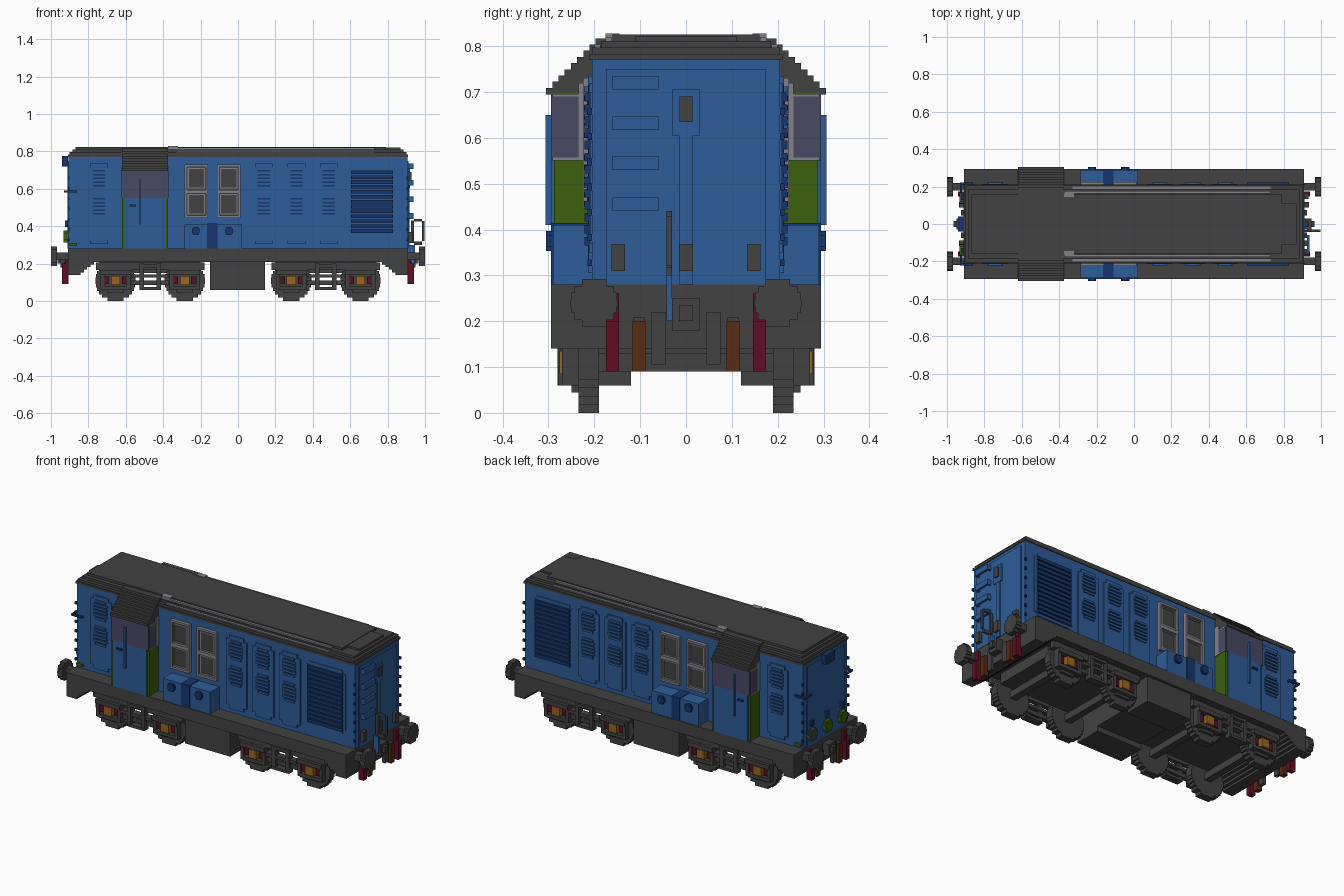
import bpy, bmesh, math

if "Cube" in bpy.data.objects:
    bpy.data.objects.remove(bpy.data.objects["Cube"])


def material(name, r, g, b):
    m = bpy.data.materials.new(name)
    m.use_nodes = True
    m.diffuse_color = (r, g, b, 1)
    m.node_tree.nodes["Principled BSDF"].inputs["Base Color"].default_value = (r, g, b, 1)
    return m


GREY = material("dark grey", .054, .054, .054)
BLUE = material("body blue", .027, .11, .32)
NAVY = material("navy", .008, .035, .15)
GREEN = material("green", .045, .12, .004)
RED = material("dark red", .12, .004, .018)
BROWN = material("brown", .1, .025, .006)
ORANGE = material("orange", .32, .13, .015)
SLATE = material("slate glass", .065, .065, .13)
SILVER = material("light grey", .22, .22, .25)


def build(name, mat, boxes, mirror=False, both_ends=False):
    """Join boxes given as (x0, x1, y0, y1, z0, z1) into one object."""
    bm = bmesh.new()
    signs = [(sx, sy) for sx in ((1, -1) if both_ends else (1,)) for sy in ((1, -1) if mirror else (1,))]
    for x0, x1, y0, y1, z0, z1 in boxes:
        for sx, sy in signs:
            v = bmesh.ops.create_cube(bm, size=1)["verts"]
            bmesh.ops.scale(bm, vec=(x1 - x0, y1 - y0, z1 - z0), verts=v)
            bmesh.ops.translate(bm, vec=(sx * (x0 + x1) / 2, sy * (y0 + y1) / 2, (z0 + z1) / 2), verts=v)
    mesh = bpy.data.meshes.new(name)
    bm.to_mesh(mesh)
    bm.free()
    mesh.materials.append(mat)
    ob = bpy.data.objects.new(name, mesh)
    bpy.context.collection.objects.link(ob)
    return ob


def disc_rows(radius, rows):
    """Stepped circle: half width, bottom and top of each row."""
    h = 2 * radius / rows
    for i in range(rows):
        mid = -radius + (i + .5) * h
        yield math.sqrt(radius ** 2 - mid ** 2), mid - h / 2, mid + h / 2


def chamfered(x0, x1, y0, y1, z0, z1, c=.02):
    """Upright plate with notched corners."""
    return [(x0 + c, x1 - c, y0, y1, z0, z1), (x0, x1, y0, y1 - .001, z0 + c, z1 - c)]


def ring(x0, x1, y0, y1, z0, z1, t):
    """Rectangular frame standing in the xz plane."""
    return [(x0, x0 + t, y0, y1, z0, z1), (x1 - t, x1, y0, y1, z0, z1),
            (x0 + t, x1 - t, y0, y1, z0, z0 + t), (x0 + t, x1 - t, y0, y1, z1 - t, z1)]


# Underframe with stepped ends
build("underframe", GREY, [(-.91, .91, -.295, .295, .21, .28)])
build("frame_end_steps", GREY,
      [(.77 + .018 * i, .91, -.295, .295, .196 - .014 * i, .21 - .014 * i) for i in range(5)], both_ends=True)

# Fuel tanks
build("side_tank", GREY, [(-.15, .145, .12, .28, .06, .21)], mirror=True)
build("centre_tank", GREY, [(-.15, .145, -.12, .12, .09, .21)])

# Wheels, axles and bogies
wheels, axles, axle_boxes, guides, frames = [], [], [], [], []
for x in (-.655, -.285, .285, .655):
    wheels += [(x - w, x + w, .19, .235, .108 + a, .108 + b) for w, a, b in disc_rows(.108, 12)]
    axles.append((x - .02, x + .02, -.19, .19, .09, .13))
    axle_boxes.append((x - .025, x + .025, .235, .276, .085, .135))
    for s in (-1, 1):
        guides.append((x + s * .047 - .012, x + s * .047 + .012, .235, .262, .09, .132))
        frames.append((x + s * .07 - .01, x + s * .07 + .01, .235, .27, .06, .165))
    frames += [(x - .08, x + .08, .235, .28, .14, .165), (x - .06, x + .06, .235, .27, .06, .08),
               (x - .045, x + .045, .235, .25, .045, .06)]
for c in (-.47, .47):
    frames += [(c - .29, c + .29, .235, .262, .165, .205), (c - .1, c + .1, .235, .275, .125, .142),
               (c - .05, c + .05, .235, .28, .06, .075), (c - .05, c + .05, .235, .28, .18, .195),
               (c - .1, c + .1, .235, .26, .085, .11)]
    frames += [(c + s * .045 - .012, c + s * .045 + .012, .24, .278, .06, .2) for s in (-1, 1)]
build("wheels", GREY, wheels, mirror=True)
build("axles", GREY, axles)
build("bogie_side_frames", GREY, frames, mirror=True)
build("bogie_floors", GREY, [(.2, .74, -.19, .19, .15, .21)], both_ends=True)
build("axle_boxes", ORANGE, axle_boxes, mirror=True)
build("axle_guides", RED, guides, mirror=True)

# Buffers, hoses and couplers on both ends
heads = [(.968, 1.0, .2 - w, .2 + w, .24 + a, .24 + b) for w, a, b in disc_rows(.052, 7)]
build("buffers", GREY, heads + [(.91, .97, .18, .22, .22, .26)], mirror=True, both_ends=True)
build("red_hoses", RED, [(.905, .94, .146, .175, .09, .2), (.91, .925, .146, .175, .2, .26)],
      mirror=True, both_ends=True)
build("brown_hoses", BROWN, [(.905, .935, .088, .118, .09, .2)], mirror=True, both_ends=True)
build("hose_tops", GREY, [(.905, .93, .09, .116, .2, .208), (.905, .925, .045, .075, .105, .22)],
      mirror=True, both_ends=True)
build("couplers", GREY, [(.91, .95, -.03, .03, .18, .25), (.95, .965, -.015, .015, .2, .235)], both_ends=True)

# Main body
build("body", BLUE, [(-.905, .905, -.205, .205, .28, .77)])

# Louvred doors on both sides
doors, slats = [], []
for x in (-.81, .07, .245, .418):
    doors += chamfered(x, x + .135, .205, .214, .305, .735)
    for z0 in (.45, .6):
        slats += [(x + .025 + .008 * (i in (0, 5)), x + .11 - .008 * (i in (0, 5)), .214, .222,
                   z0 + i * .02, z0 + i * .02 + .012) for i in range(6)]
build("side_doors", BLUE, doors, mirror=True)
build("door_louvres", BLUE, slats, mirror=True)
build("louvre_recesses", NAVY, [(x + .035, x + .1, .214, .2155, z, z + .11)
                                for x in (-.81, .07, .245, .418) for z in (.451, .601)], mirror=True)

# Radiator grille
build("grille_backing", BLUE, chamfered(.59, .845, .205, .21, .35, .72), mirror=True)
build("grille_slats", NAVY, [(.605, .83, .21, .221, .365 + i * .0262, .384 + i * .0262)
                             for i in range(13)], mirror=True)

# Side windows
panes, rims = [], []
for x in (-.285, -.112):
    rims += ring(x, x + .125, .205, .225, .445, .73, .012)
    rims.append((x, x + .125, .205, .225, .575, .595))
    for z in (.458, .597):
        panes.append((x + .012, x + .113, .205, .213, z, z + .118))
        rims += ring(x + .016, x + .109, .205, .217, z + .004, z + .114, .006)
build("side_window_panes", GREY, panes, mirror=True)
build("side_window_frames", SILVER, rims, mirror=True)

# Tool boxes beside the body
build("tool_boxes", BLUE, [(-.285, .022, .205, .29, .28, .41)], mirror=True)
build("tool_box_straps", NAVY, [(-.165, -.11, .205, .294, .28, .414)], mirror=True)
build("tool_box_knobs", NAVY, [(x - w, x + w, .29, .305, .375 + a, .375 + b)
                               for x in (-.225, -.047) for w, a, b in disc_rows(.022, 5)], mirror=True)

# Cab: green ends, blue door, glazed upper part
build("cab_ends", GREEN, [(-.62, -.375, .2, .288, .28, .7)], mirror=True)
build("cab_doors", BLUE, [(-.608, -.387, .288, .295, .28, .55)], mirror=True)
build("cab_door_glass", SLATE, [(-.62, -.375, .286, .295, .55, .7)], mirror=True)
build("cab_end_glass", SLATE, [(x, x + .004, .235, .29, .557, .69) for x in (-.623, -.376)], mirror=True)
trim = []
for x in (-.624, -.376):
    trim += [(x, x + .005, .228, .291, z, z + .006) for z in (.551, .69)]
    trim.append((x, x + .005, .205, .234, .55, .72))
build("cab_window_trim", SILVER, trim, mirror=True)
build("cab_handrails", BLUE, [(-.53, -.52, .295, .306, .41, .65)], mirror=True)
build("cab_door_handles", NAVY, [(-.58, -.545, .295, .304, .505, .515)], mirror=True)
build("cab_roof", GREY, [(-.62, -.375, -.305 + i * .0135, .305 - i * .0135, .695 + i * .0135, .709 + i * .0135)
                         for i in range(9)])

# Stepped main roof with light rails
build("roof", GREY, [(-.91, .91, -.21, .21, .77, .783), (-.9, .9, -.205, .205, .783, .797),
                     (-.885, .885, -.185, .185, .797, .811), (-.87, .79, -.16, .16, .811, .825),
                     (.79, .87, -.11, .11, .811, .822)])
build("roof_rails", SILVER, [(-.375, .73, .162, .176, .805, .82), (-.375, -.32, .145, .176, .81, .828),
                             (-.33, .73, .186, .2, .79, .803)], mirror=True)

# Grab handles near the front of the body
build("corner_handles", NAVY, [(-.93, -.86, .212, .222, .58, .592), (-.87, -.86, .205, .213, .58, .592),
                               (-.93, -.92, .16, .222, .58, .592)], mirror=True)
build("corner_hinges", NAVY, [(.9, .912, .205, .215, .32 + i * .055, .335 + i * .055) for i in range(7)],
      mirror=True, both_ends=True)
build("corner_steps", GREEN, [(-.9, -.86, .205, .22, .295, .31)], mirror=True)

# Ladder end: rungs, lamp column and lamps
rungs = []
for z in (.44, .53, .617, .705):
    rungs += [(.925, .937, -.16, -.06, z, z + .03), (.905, .93, -.16, -.15, z, z + .03),
              (.905, .93, -.07, -.06, z, z + .03)]
build("ladder_rungs", BLUE, rungs)
build("end_plate", BLUE, [(.905, .912, -.175, .175, .28, .75), (.91, .92, -.03, .03, .605, .705),
                          (.91, .918, -.015, .015, .28, .605)])
build("end_lamps", GREY, [(.91, .932, y - .015, y + .015, .31, .368) for y in (-.148, 0, .148)]
      + [(.91, .928, -.014, .014, .635, .69)])
build("hose_loop", GREY, [(.94, .985, -.043, -.03, .425, .44), (.985, .998, -.043, -.03, .32, .428),
                          (.925, .94, -.043, -.03, .31, .43), (.94, .985, -.043, -.03, .3, .318)])
build("loop_bracket", BLUE, [(.91, .945, -.043, -.031, .2, .3)])

# Plain end: top lamp box, grab rails and lamps
build("rear_plate", BLUE, [(-.912, -.905, -.175, .175, .28, .75)])
build("top_lamp_box", NAVY, [(-.94, -.91, -.04, .04, .72, .775)])
for name, mat, y in (("grey_lamp", GREY, .14), ("green_lamp_centre", GREEN, 0), ("green_lamp_side", GREEN, -.14)):
    build(name, mat, [(-.932, -.91, y - w, y + w, .345 + a, .345 + b) for w, a, b in disc_rows(.033, 5)])
    build(name + "_bracket", NAVY, [(-.925, -.91, y - .012, y + .012, .395, .43)])
